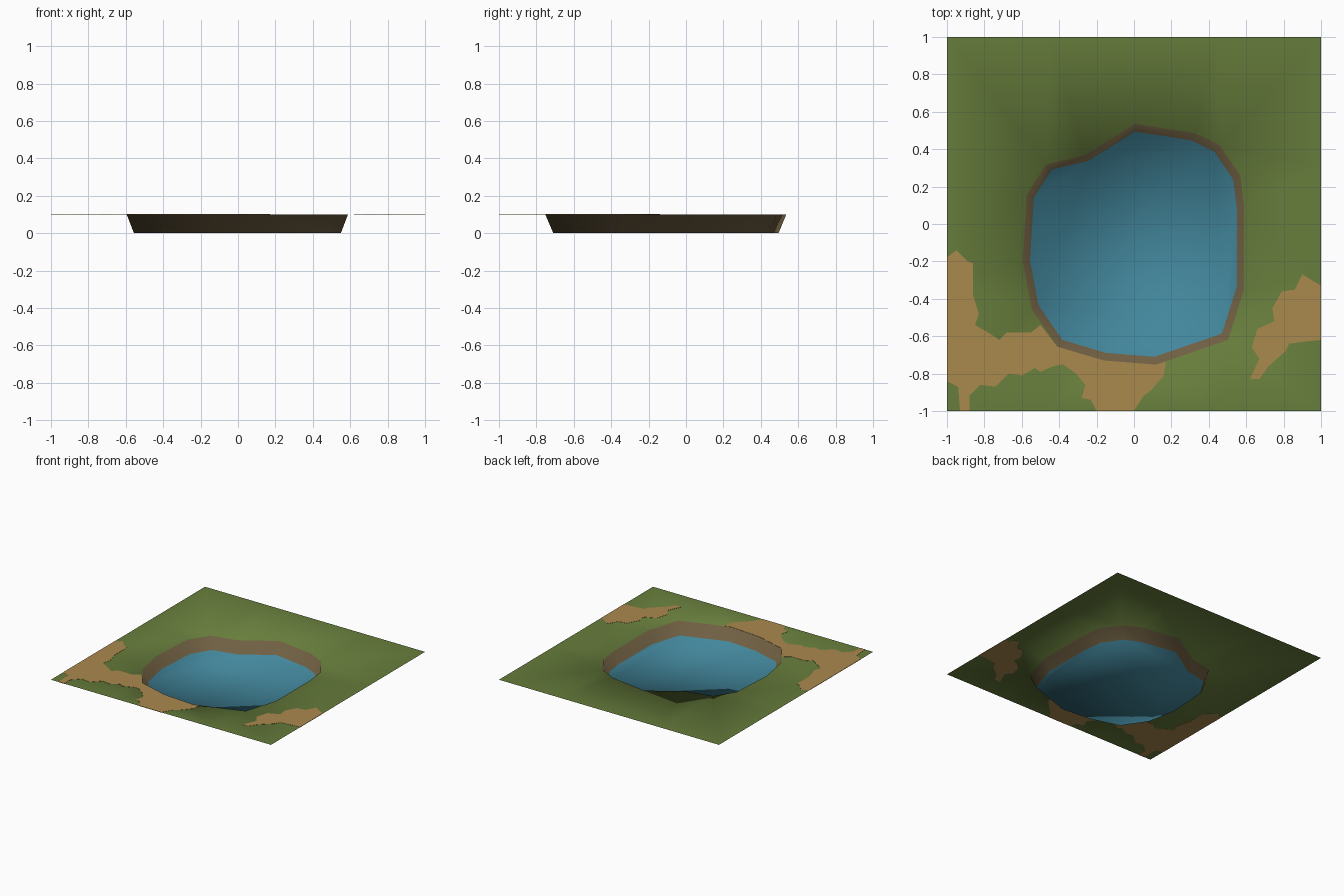
import bpy, bmesh

if "Cube" in bpy.data.objects:
    bpy.data.objects.remove(bpy.data.objects["Cube"])

TOP = 0.1      # ground height; pond floor lies at z = 0


def material(name, rgb):
    m = bpy.data.materials.new(name)
    m.diffuse_color = (*rgb, 1)
    m.use_nodes = True
    m.node_tree.nodes["Principled BSDF"].inputs["Base Color"].default_value = m.diffuse_color
    return m


grass = material("grass green", (0.135, 0.205, 0.045))
bank = material("bank brown", (0.16, 0.115, 0.055))
water = material("water blue", (0.055, 0.24, 0.33))
sand = material("sandy earth", (0.40, 0.25, 0.075))


def add_object(name, bm, mats):
    me = bpy.data.meshes.new(name)
    bm.to_mesh(me)
    bm.free()
    for m in mats:
        me.materials.append(m)
    ob = bpy.data.objects.new(name, me)
    bpy.context.collection.objects.link(ob)
    return ob


def loop_edges(bm, verts):
    return [bm.edges.new((verts[i - 1], verts[i])) for i in range(len(verts))]


# Pond shoreline seen from above, counter-clockwise
shore = [(.005, .536), (-.262, .367), (-.471, .319), (-.573, .158), (-.595, -.20),
         (-.546, -.458), (-.41, -.656), (-.16, -.73), (.118, -.752), (.503, -.62),
         (.588, -.35), (.588, .10), (.568, .26), (.46, .42), (.327, .485)]

# Ground with a sunken pond, one smooth surface
bm = bmesh.new()
rim = [bm.verts.new((x, y, TOP)) for x, y in shore]
floor = [bm.verts.new((x * .935, (y + .1) * .935 - .1, 0)) for x, y in shore]
square = [bm.verts.new((x, y, TOP)) for x, y in
          [(1, 1), (.45, 1), (-.45, 1), (-1, 1), (-1, .3), (-1, -.3),
           (-1, -1), (-.45, -1), (.45, -1), (1, -1), (1, -.3), (1, .3)]]
bmesh.ops.triangle_fill(bm, use_beauty=True, normal=(0, 0, 1),
                        edges=loop_edges(bm, square) + loop_edges(bm, rim))
for i in range(len(rim)):
    bm.faces.new((rim[i - 1], rim[i], floor[i], floor[i - 1])).material_index = 1
bm.faces.new(floor).material_index = 2
bmesh.ops.recalc_face_normals(bm, faces=bm.faces)
bm.normal_update()
if sum(f.normal.z * f.calc_area() for f in bm.faces) < 0:
    bmesh.ops.reverse_faces(bm, faces=bm.faces)
for f in bm.faces:
    f.smooth = True
add_object("ground_and_pond", bm, [grass, bank, water])


# Bare earth patches: very thin plates flush with both sides of the ground
def patch(name, outline):
    bm = bmesh.new()
    face = bm.faces.new([bm.verts.new((x, y, TOP - .0015)) for x, y in outline])
    ext = bmesh.ops.extrude_face_region(bm, geom=[face], use_keep_orig=True)
    bmesh.ops.translate(bm, vec=(0, 0, .003),
                        verts=[g for g in ext["geom"] if isinstance(g, bmesh.types.BMVert)])
    bmesh.ops.recalc_face_normals(bm, faces=bm.faces)
    add_object(name, bm, [sand])


patch("left_earth_patch",
      [(-1, -.18), (-.95, -.14), (-.89, -.20), (-.86, -.21), (-.86, -.38), (-.83, -.48),
       (-.85, -.54), (-.78, -.58), (-.72, -.62), (-.68, -.58), (-.55, -.58), (-.50, -.54),
       (-.41, -.656), (-.43, -.76), (-.50, -.79), (-.53, -.77), (-.60, -.81), (-.67, -.80),
       (-.74, -.87), (-.82, -.86), (-.88, -.92), (-.88, -1), (-.93, -1), (-.94, -.87), (-1, -.84)])
patch("front_earth_patch",
      [(-.41, -.656), (-.16, -.73), (.118, -.752), (.17, -.735), (.16, -.81), (.09, -.89),
       (.05, -.92), (0, -1), (-.20, -1), (-.23, -.94), (-.28, -.93), (-.26, -.86),
       (-.31, -.80), (-.38, -.75), (-.43, -.76)])
patch("right_earth_patch",
      [(1, -.33), (.90, -.27), (.86, -.35), (.79, -.36), (.74, -.45), (.75, -.52),
       (.66, -.56), (.63, -.66), (.67, -.72), (.62, -.83), (.67, -.83), (.72, -.76),
       (.81, -.68), (.83, -.64), (.90, -.63), (1, -.62)])
